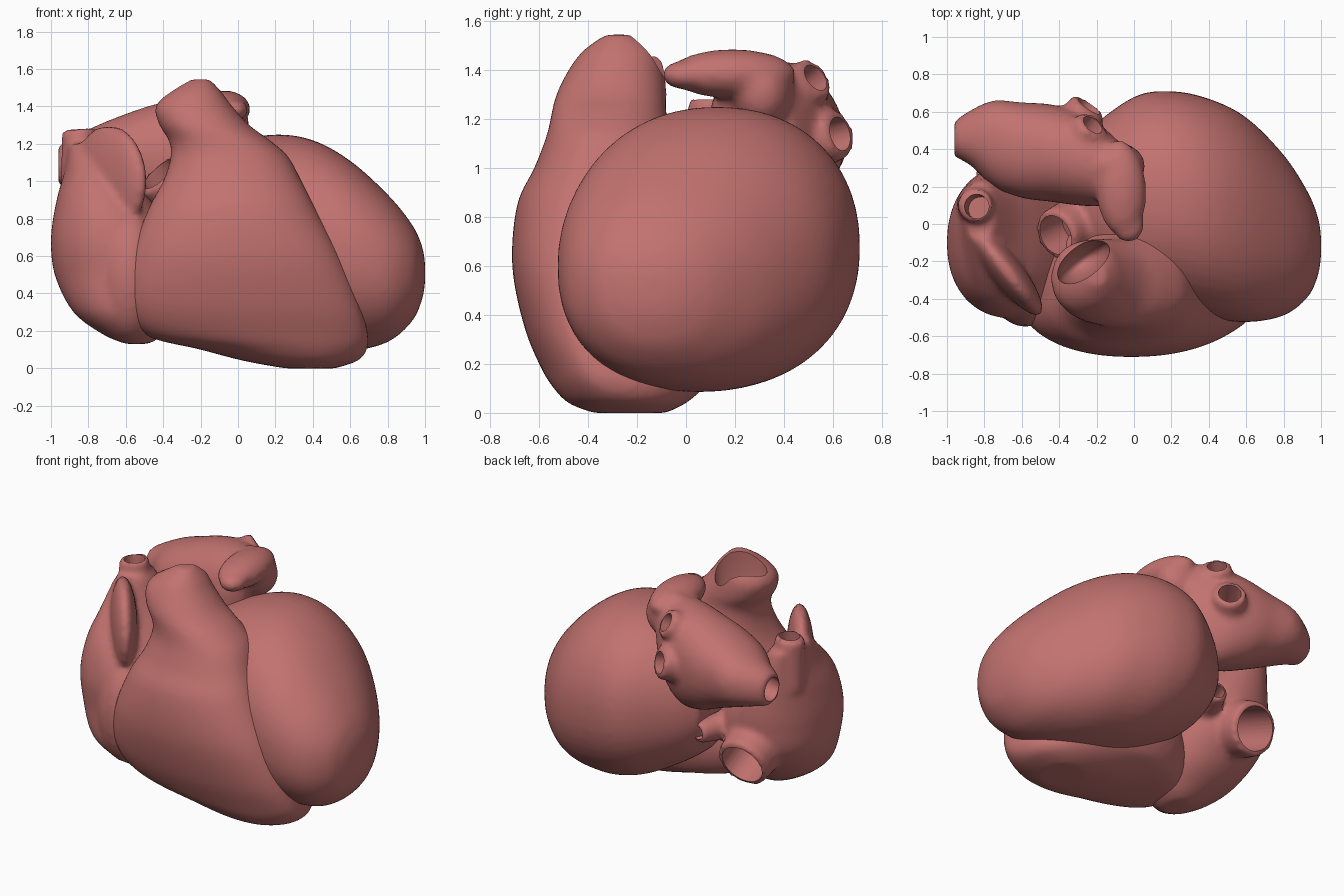
import bpy, bmesh, math
from mathutils import Vector, Matrix

if "Cube" in bpy.data.objects:
    bpy.data.objects.remove(bpy.data.objects["Cube"])

mat = bpy.data.materials.new("heart_red")
mat.diffuse_color = (0.54, 0.17, 0.16, 1)
mat.use_nodes = True
mat.node_tree.nodes["Principled BSDF"].inputs["Base Color"].default_value = mat.diffuse_color


def ball(bm, loc, radii, rot_z=0):
    m = Matrix.Translation(loc) @ Matrix.Rotation(math.radians(rot_z), 4, 'Z') @ Matrix.Diagonal((*radii, 1))
    bmesh.ops.create_uvsphere(bm, u_segments=32, v_segments=20, radius=1, matrix=m)


def rod(bm, p, q, r1, r2):
    p, q = Vector(p), Vector(q)
    d = q - p
    m = Matrix.Translation((p + q) / 2) @ d.to_track_quat('Z', 'Y').to_matrix().to_4x4()
    bmesh.ops.create_cone(bm, cap_ends=True, segments=36, radius1=r1, radius2=r2, depth=d.length, matrix=m)


def loft(bm, rows, axis, n=48, steps=5, power=0.92):
    """Egg-shaped sections: (position, umin, umax, vmin, vmid, vmax), smoothly interpolated."""
    dense = []
    for i in range(len(rows) - 1):
        quad = [rows[max(i - 1, 0)], rows[i], rows[i + 1], rows[min(i + 2, len(rows) - 1)]]
        for s in range(steps):
            t = s / steps
            dense.append([0.5 * (2 * b + (c - a) * t + (2 * a - 5 * b + 4 * c - d) * t * t
                                 + (3 * b - a - 3 * c + d) * t ** 3) for a, b, c, d in zip(*quad)])
    dense.append(rows[-1])
    rings = []
    for w, u0, u1, v0, vm, v1 in dense:
        ring = []
        for k in range(n):
            a = 2 * math.pi * k / n
            c, s = math.cos(a), math.sin(a)
            c = math.copysign(abs(c) ** power, c)
            s = math.copysign(abs(s) ** power, s)
            u = (u0 + u1) / 2 + (u1 - u0) / 2 * c
            v = vm + s * ((v1 - vm) if s > 0 else (vm - v0))
            ring.append(bm.verts.new((u, v, w) if axis == 'z' else (w, u, v)))
        rings.append(ring)
    faces = [bm.faces.new(rings[0]), bm.faces.new(rings[-1])]
    for a, b in zip(rings, rings[1:]):
        for k in range(n):
            faces.append(bm.faces.new((a[k], a[k - 1], b[k - 1], b[k])))
    bmesh.ops.recalc_face_normals(bm, faces=faces)


def to_object(bm, name):
    me = bpy.data.meshes.new(name)
    bm.to_mesh(me)
    bm.free()
    ob = bpy.data.objects.new(name, me)
    bpy.context.collection.objects.link(ob)
    return ob


def finish(bm, name, cut):
    """Fuse the pieces into one skin, soften it, then bore the vessel openings."""
    ob = to_object(bm, name)
    bpy.context.view_layer.objects.active = ob
    ob.select_set(True)
    m = ob.modifiers.new("fuse", 'REMESH')
    m.mode, m.voxel_size = 'VOXEL', 0.02
    bpy.ops.object.modifier_apply(modifier="fuse")
    m = ob.modifiers.new("soften", 'SMOOTH')
    m.factor, m.iterations = 0.5, 6
    bpy.ops.object.modifier_apply(modifier="soften")
    cutter = to_object(cut, name + "_cutter")
    cutter.hide_render = True
    before = len(ob.data.vertices)
    for solver in ('MANIFOLD', 'FLOAT'):
        m = ob.modifiers.new("bore", 'BOOLEAN')
        m.operation, m.object, m.solver = 'DIFFERENCE', cutter, solver
        try:
            bpy.ops.object.modifier_apply(modifier="bore")
        except RuntimeError:
            pass
        ob.modifiers.clear()
        if len(ob.data.vertices) != before:
            break
    bpy.data.objects.remove(cutter)
    ob.data.materials.clear()
    ob.data.materials.append(mat)
    bpy.ops.object.shade_smooth_by_angle(angle=math.radians(45))
    ob.select_set(False)


# left ventricle with the outflow ring
bm = bmesh.new()
loft(bm, [(-.36, .0, .38, .52, .7, .9), (-.25, -.22, .5, .36, .7, 1.08), (0, -.4, .68, .2, .69, 1.21),
          (.2, -.45, .71, .12, .67, 1.25), (.4, -.5, .67, .09, .64, 1.22), (.6, -.525, .57, .09, .59, 1.11),
          (.8, -.49, .37, .14, .53, .93), (.93, -.39, .17, .25, .52, .77), (.985, -.27, .03, .37, .51, .65),
          (1.0, -.17, -.07, .46, .51, .56)], 'x')
rod(bm, (-.2, .05, .8), (-.42, -.06, 1.04), .16, .14)
cut = bmesh.new()
rod(cut, (-.3, 0, .91), (-.5, -.1, 1.128), .11, .11)
finish(bm, "left_ventricle", cut)

# right ventricle sweeping up into the pulmonary trunk
bm = bmesh.new()
loft(bm, [(.0, .25, .52, -.38, -.22, -.08), (.04, .03, .64, -.48, -.25, .0), (.1, -.2, .69, -.54, -.3, .07),
          (.18, -.5, .695, -.59, -.36, .12), (.35, -.6, .65, -.66, -.42, .15), (.6, -.57, .55, -.71, -.45, .1),
          (.85, -.48, .42, -.69, -.42, .05), (1.0, -.4, .34, -.62, -.38, .0), (1.13, -.36, .27, -.57, -.34, -.05),
          (1.22, -.37, .17, -.55, -.32, -.08), (1.3, -.42, .06, -.53, -.3, -.08), (1.4, -.44, -.03, -.48, -.29, -.09),
          (1.48, -.36, -.09, -.42, -.28, -.12), (1.545, -.25, -.15, -.33, -.28, -.22)], 'z')
cut = bmesh.new()
ball(cut, (-.27, -.2, 1.5), (.165, .085, .34), 37)
finish(bm, "right_ventricle", cut)

# right atrium: body, front lobe, ear-shaped appendage and the caval veins
bm = bmesh.new()
loft(bm, [(.13, -.6, -.48, -.35, -.25, -.15), (.18, -.72, -.4, -.42, -.25, -.05), (.3, -.88, -.32, -.5, -.2, .12),
          (.5, -.98, -.3, -.5, -.1, .28), (.7, -1, -.32, -.5, -.1, .31), (.9, -.97, -.47, -.43, -.05, .29),
          (1.05, -.93, -.62, -.3, .05, .26), (1.2, -.91, -.74, -.1, .08, .23)], 'z')
ball(bm, (-.58, -.35, .5), (.18, .2, .35))
ball(bm, (-.69, -.24, 1.0), (.31, .085, .3), -52)
rod(bm, (-.83, .1, .95), (-.85, .1, 1.28), .12, .09)
rod(bm, (-.65, .05, .58), (-.67, .36, .46), .2, .17)
rod(bm, (-.45, .1, .6), (-.35, .38, .6), .1, .07)
cut = bmesh.new()
rod(cut, (-.82, .08, 1.0), (-.85, .1, 1.4), .065, .065)
rod(cut, (-.65, .0, .6), (-.68, .5, .407), .14, .14)
rod(cut, (-.42, .2, .6), (-.3, .52, .6), .045, .045)
finish(bm, "right_atrium", cut)

# left atrium: body, finger-like appendage and lung veins
bm = bmesh.new()
loft(bm, [(-.96, .36, .55, .98, 1.08, 1.19), (-.87, .31, .61, .96, 1.1, 1.24), (-.75, .2, .66, .92, 1.12, 1.3),
          (-.6, .14, .65, .86, 1.12, 1.36), (-.45, .12, .64, .8, 1.12, 1.41), (-.3, .1, .6, .78, 1.15, 1.44),
          (-.17, .1, .52, .85, 1.18, 1.44), (-.08, .17, .44, 1.0, 1.22, 1.4)], 'x')
ball(bm, (-.07, .19, 1.385), (.135, .26, .1), 4)
ball(bm, (-.03, .0, 1.38), (.085, .1, .06))
ball(bm, (-.11, .31, 1.31), (.17, .13, .16))
rod(bm, (-.35, .38, 1.25), (-.22, .53, 1.37), .13, .09)
rod(bm, (-.4, .4, 1.08), (-.24, .63, 1.14), .15, .1)
cut = bmesh.new()
rod(cut, (-.33, .403, 1.268), (-.142, .62, 1.442), .06, .06)
rod(cut, (-.4, .4, 1.08), (-.176, .722, 1.164), .07, .07)
rod(cut, (-1.05, .455, 1.07), (-.7, .44, 1.12), .075, .08)
finish(bm, "left_atrium", cut)
